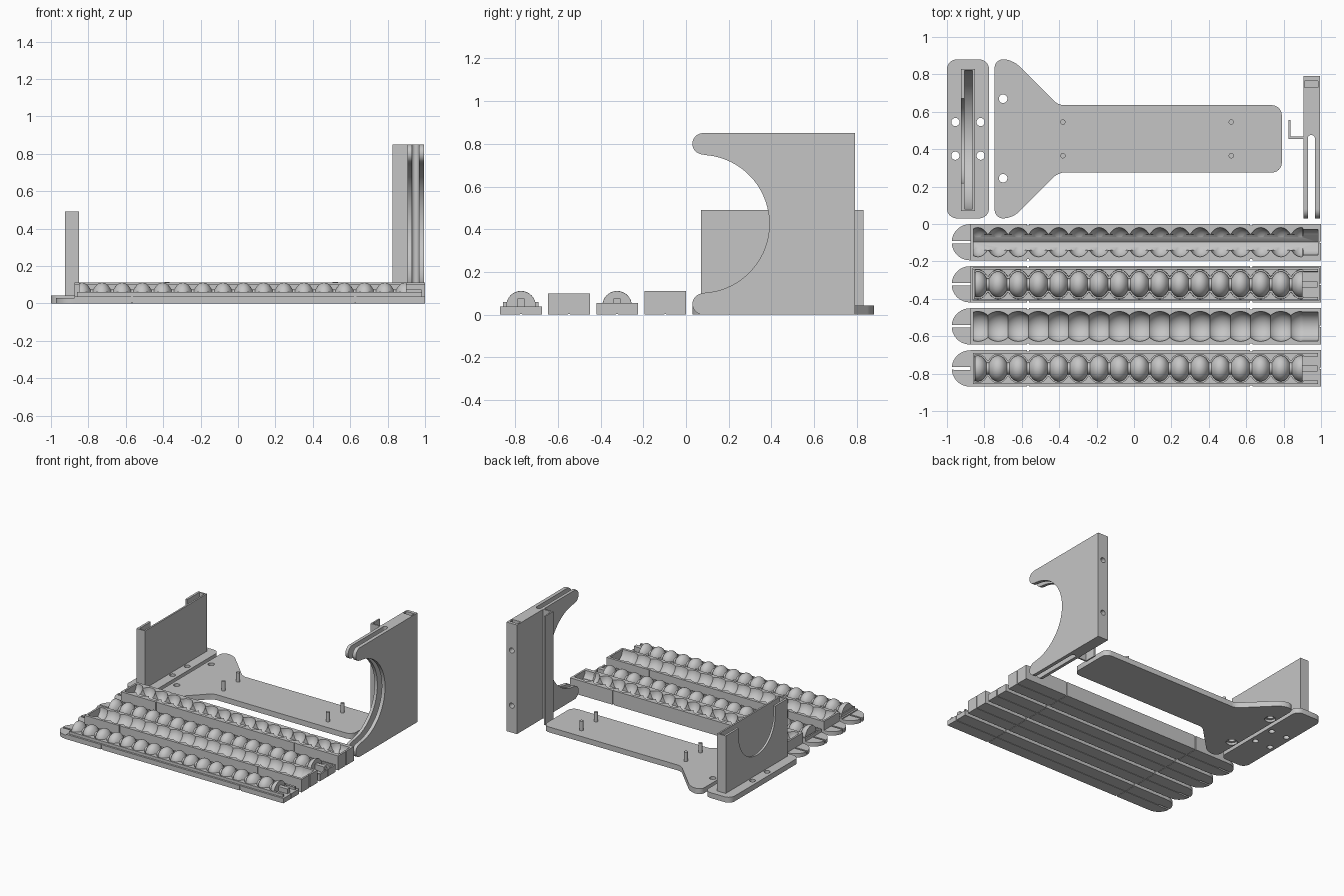
import bpy, bmesh
from math import sin, cos, pi, radians, sqrt
from mathutils import Vector

if "Cube" in bpy.data.objects:
    bpy.data.objects.remove(bpy.data.objects["Cube"], do_unlink=True)

GREY = (0.56, 0.56, 0.56, 1)
mat = bpy.data.materials.new("plain grey")
mat.use_nodes = True
mat.diffuse_color = GREY
mat.node_tree.nodes["Principled BSDF"].inputs["Base Color"].default_value = GREY


def finish(name, bm):
    bmesh.ops.recalc_face_normals(bm, faces=bm.faces)
    me = bpy.data.meshes.new(name)
    bm.to_mesh(me)
    bm.free()
    me.materials.append(mat)
    ob = bpy.data.objects.new(name, me)
    bpy.context.collection.objects.link(ob)
    return ob


def prism(name, pts, lo, hi, axis="z"):
    """Extrude a 2D outline along an axis."""
    place = {"z": lambda a, b, h: (a, b, h), "x": lambda a, b, h: (h, a, b),
             "y": lambda a, b, h: (a, h, b)}[axis]
    bm = bmesh.new()
    low = [bm.verts.new(place(a, b, lo)) for a, b in pts]
    high = [bm.verts.new(place(a, b, hi)) for a, b in pts]
    bm.faces.new(low)
    bm.faces.new(high)
    for i in range(len(pts)):
        j = (i + 1) % len(pts)
        bm.faces.new((low[i], low[j], high[j], high[i]))
    return finish(name, bm)


def box(name, x0, x1, y0, y1, z0, z1):
    return prism(name, [(x0, y0), (x1, y0), (x1, y1), (x0, y1)], z0, z1)


def arc(cx, cy, r, a0, a1, n=16):
    return [(cx + r * cos(radians(a0 + (a1 - a0) * i / n)),
             cy + r * sin(radians(a0 + (a1 - a0) * i / n))) for i in range(n + 1)]


def cylinder(name, a, b, r, lo, hi, axis="z"):
    return prism(name, arc(a, b, r, 0, 360, 24)[:-1], lo, hi, axis)


def rounded(corners, n=6):
    """Outline whose corners (x, y, radius) are rounded by a curve."""
    out = []
    for i, (x, y, r) in enumerate(corners):
        p = Vector((x, y))
        u = (Vector(corners[i - 1][:2]) - p).normalized() * r
        v = (Vector(corners[(i + 1) % len(corners)][:2]) - p).normalized() * r
        for k in range(n + 1):
            t = k / n
            q = p + u * (1 - t) ** 1.7 + v * t ** 1.7
            out.append((q.x, q.y))
    return out


def lathe(name, xs, radius, y, z, floor=-1, n=32):
    """Revolve a radius function about a line along x, flattened at the floor."""
    bm = bmesh.new()
    rings = []
    for x in xs:
        r = radius(x)
        rings.append([bm.verts.new((x, y + r * cos(2 * pi * k / n),
                                    max(floor, z + r * sin(2 * pi * k / n)))) for k in range(n)])
    bm.faces.new(rings[0])
    bm.faces.new(rings[-1])
    for a, b in zip(rings, rings[1:]):
        for k in range(n):
            bm.faces.new((a[k], a[(k + 1) % n], b[(k + 1) % n], b[k]))
    return finish(name, bm)


def cut(ob, *cutters):
    for c in cutters:
        m = ob.modifiers.new("cut", "BOOLEAN")
        m.operation, m.solver, m.object = "DIFFERENCE", "EXACT", c
        bpy.context.view_layer.objects.active = ob
        bpy.ops.object.modifier_apply(modifier=m.name)
        bpy.data.objects.remove(c, do_unlink=True)


# Upright holder: base plate with bolt holes
T = 0.042
plate = prism("holder_base", rounded([(-1, .03, .05), (-.775, .03, .05),
                                      (-.775, .88, .05), (-1, .88, .05)]), 0, T)
cut(plate, *[cylinder("hole", x, y, .022, -.1, .1) for x in (-.955, -.82) for y in (.365, .545)])

# Upright holder: wall with a half-round pocket and a notch through its outer side
wall = box("holder_wall", -.924, -.85, .07, .83, T - .002, .49)
cut(wall, prism("pocket", arc(.45, .49, .37, 180, 360, 40) + [(.82, .6), (.08, .6)], -.907, -.863, "x"),
    prism("notch", arc(.445, .42, .225, 180, 360, 32) + [(.67, .6), (.22, .6)], -1, -.89, "x"))

# Paddle plate with countersunk holes and pegs
paddle = prism("paddle_plate", rounded([
    (-.745, .03, .042), (-.65, .03, .045), (-.405, .275, .03), (.79, .275, .05),
    (.79, .635, .05), (-.405, .635, .03), (-.65, .88, .045), (-.745, .88, .042)]), 0, T)
for y in (.245, .67):
    cut(paddle, cylinder("hole", -.7, y, .023, -.1, .1), cylinder("sink", -.7, y, .04, -.1, .018))
for i, x in enumerate((-.38, .52)):
    for j, y in enumerate((.365, .545)):
        cylinder(f"peg_{i}{j}", x, y, .014, T - .01, .115)

# C-shaped arm with a slot through both horns
arm = prism("c_arm", [(.79, 0), (.79, .85)] + arc(.08, .8, .05, 90, 270)
            + arc(.067, .425, .323, 86, -86, 48) + arc(.08, .05, .05, 90, 270), .905, .995, "x")
cut(arm, prism("slot", arc(.948, .457, .019, 0, 180) + [(.929, -.1), (.967, -.1)], -.1, 1),
    box("pocket", .912, .985, .73, .765, .81, 1),
    *[cylinder("screw_hole", .95, z, .02, .7, .9, "y") for z in (.21, .64)])

# L-shaped rail on the arm
prism("arm_rail", [(.825, .455), (.91, .455), (.91, .467), (.836, .467),
                   (.836, .555), (.825, .555)], 0, .85)

# Bead trays
PITCH, FIRST = .108, -.835
HALF = .0975


def scallop(x, radius, reach, neck):
    """Radius of a row of rounded beads joined by a neck."""
    k = min(16, max(0, round((x - FIRST) / PITCH)))
    d = min(1, abs(x - FIRST - k * PITCH) / reach)
    return max(neck, radius * sqrt(1 - d * d))


def bead(x):
    return scallop(x, .069, .0515, .032)


def clearance(x):
    return .068 if x > .905 else scallop(x, .078, .06, .042)


def hollow(x):
    return .078 if x > .893 else scallop(x, .08, .08, .05)


def stations(lo, hi):
    step = PITCH / 16
    inner = [FIRST + i * step for i in range(-4, 275)]
    return [lo] + [x for x in inner if lo + .002 < x < hi - .002] + [hi]


def tray(name, y, h):
    """Tray body with tying grooves and a split half-round tab."""
    body = box(name + "_body", -.873, 1, y - HALF, y + HALF, 0, h)
    cutters = [box("seam", -2, 2, y - .004, y + .004, -.1, .003),
               box("end_seam", .993, 2, y - .004, y + .004, -.1, h + .1)]
    for x in (-.567, .627):
        cutters.append(box("band", x - .005, x + .005, y - 1, y + 1, -.1, .003))
        for s in (-1, 1):
            lo, hi = sorted((y + s * (HALF - .007), y + s))
            cutters.append(box("band_side", x - .006, x + .006, lo, hi, -.1, h + .1))
    cut(body, *cutters)
    for s in (-1, 1):
        pts = arc(-.878, 0, .0965, 90, 176) + [(-.878, .007), (-.865, .007), (-.865, .0965)]
        prism(f"{name}_tab_{'back' if s > 0 else 'front'}", [(a, y + s * b) for a, b in pts], 0, .03)
    return body


def bead_core(name, y, rim_low, rim_high):
    """Scalloped rim around a row of joined half beads with a feed bar."""
    rim = box(name + "_rim", -.86, .985, y - .083, y + .083, rim_low, rim_high)
    cut(rim, lathe("clear", stations(-.852, 1.02), clearance, y, .042))
    lathe(name + "_beads", stations(-.85, .9), bead, y, .042, floor=.02)
    box(name + "_feed_bar", .895, .98, y - .016, y + .016, .02, .075)


# Hollow trays: one deep with a V groove, one plain
deep = tray("deep_tray", -.0975, .112)
cut(deep, lathe("hollow", stations(-.858, .985), clearance, -.0975, .112),
    prism("v_groove", [(-.0975, .015), (-.0555, .055), (-.0555, .2),
                       (-.1395, .2), (-.1395, .055)], -.858, .985, "x"))
plain = tray("hollow_tray", -.5475, .1)
cut(plain, lathe("hollow", stations(-.858, .985), hollow, -.5475, .102))

# Bead trays: one recessed, one with a raised rim
recessed = tray("recessed_bead_tray", -.3225, .055)
cut(recessed, box("recess", -.862, .988, -.3225 - .086, -.3225 + .086, .03, .2))
bead_core("recessed_bead_tray", -.3225, .028, .045)
tray("raised_bead_tray", -.7725, .038)
bead_core("raised_bead_tray", -.7725, .03, .06)

# Smooth curved surfaces and keep hard edges
bpy.ops.object.select_all(action="DESELECT")
for ob in bpy.context.collection.objects:
    if ob.type == "MESH" and ob.data.materials and ob.data.materials[0] == mat:
        ob.select_set(True)
        bpy.context.view_layer.objects.active = ob
bpy.ops.object.shade_smooth_by_angle(angle=radians(30))
